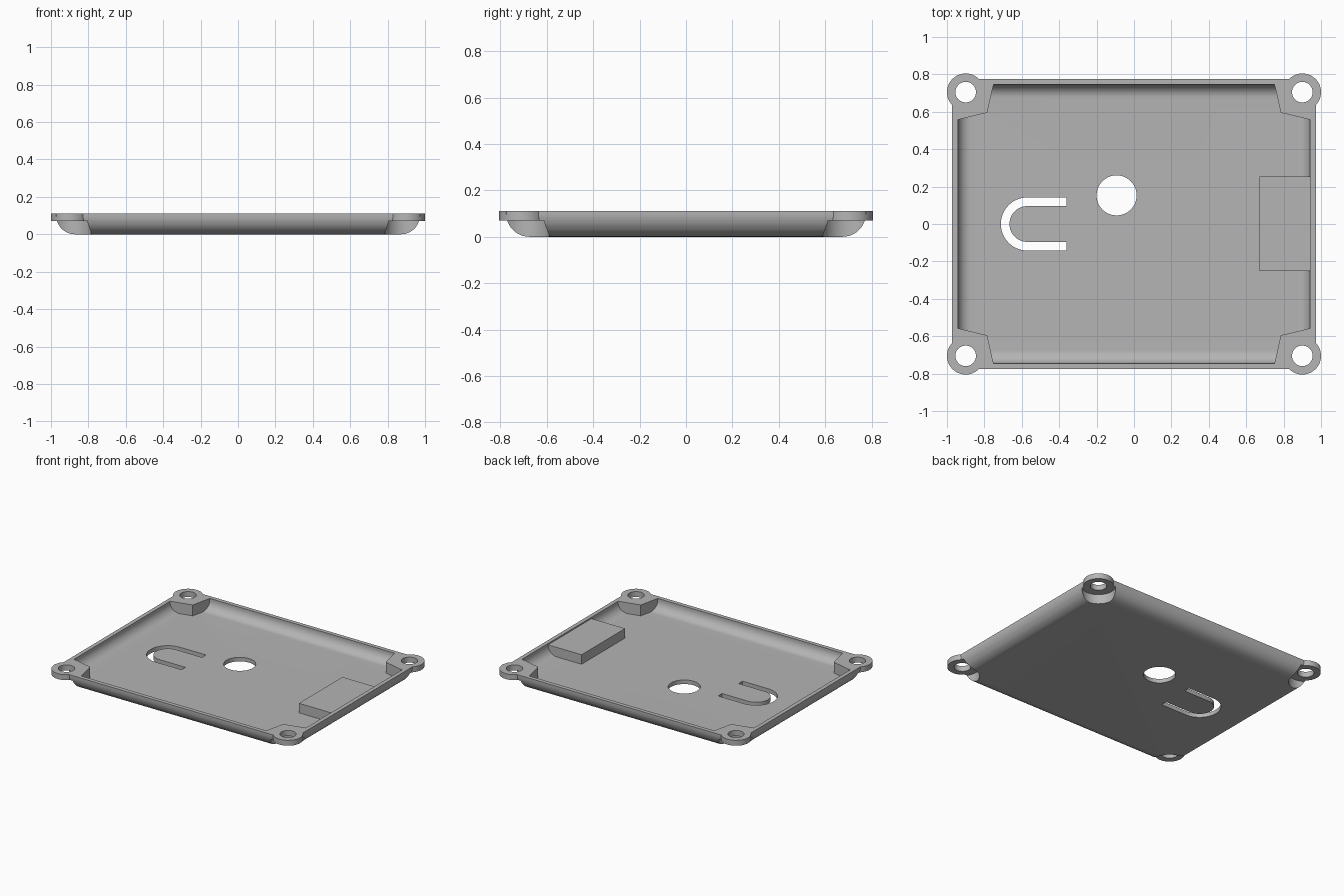
import bpy, bmesh, math

if "Cube" in bpy.data.objects:
    bpy.data.objects.remove(bpy.data.objects["Cube"])

TOP, FLOOR = 0.11, 0.03
EAR_X, EAR_Y = 0.90, 0.705
CORNERS = [(sx, sy) for sx in (-1, 1) for sy in (-1, 1)]

grey = bpy.data.materials.new("grey plastic")
grey.diffuse_color = (0.46, 0.46, 0.46, 1)
grey.use_nodes = True
grey.node_tree.nodes["Principled BSDF"].inputs["Base Color"].default_value = grey.diffuse_color


def mesh_object(name, bm):
    bmesh.ops.recalc_face_normals(bm, faces=bm.faces[:])
    me = bpy.data.meshes.new(name)
    bm.to_mesh(me)
    bm.free()
    me.materials.append(grey)
    ob = bpy.data.objects.new(name, me)
    bpy.context.collection.objects.link(ob)
    return ob


def loft(name, rings):
    """Closed solid through stacked rings of equal point count."""
    bm = bmesh.new()
    vs = [[bm.verts.new(p) for p in r] for r in rings]
    n = len(vs[0])
    for a, b in zip(vs, vs[1:]):
        for i in range(n):
            j = (i + 1) % n
            bm.faces.new((a[i], a[j], b[j], b[i]))
    bm.faces.new(vs[0][::-1])
    bm.faces.new(vs[-1])
    return mesh_object(name, bm)


def prism(name, pts, z0, z1):
    return loft(name, [[(x, y, z) for x, y in pts] for z in (z0, z1)])


def circle(cx, cy, r, n=48):
    return [(cx + r * math.cos(2 * math.pi * i / n),
             cy + r * math.sin(2 * math.pi * i / n)) for i in range(n)]


def arc(cx, r, n=24):
    """Left-facing half circle from top to bottom."""
    return [(cx + r * math.cos(a), r * math.sin(a))
            for a in (math.pi * (0.5 + i / n) for i in range(n + 1))]


def rounded_pan(name, radius, top):
    """Box whose lower edges are quarter rounds about a line at z = 0.1."""
    profile = [(radius * math.sin(t), 0.1 - radius * math.cos(t))
               for t in (math.pi / 2 * i / 12 for i in range(13))]
    profile.append((radius, top))
    rings = []
    for off, z in profile:
        x, y = 0.872 + off, 0.675 + off
        rings.append([(-x, -y, z), (x, -y, z), (x, y, z), (-x, y, z)])
    return loft(name, rings)


def combine(target, tool, op):
    mod = target.modifiers.new("cut", 'BOOLEAN')
    mod.operation, mod.object, mod.solver = op, tool, 'EXACT'
    bpy.context.view_layer.objects.active = target
    bpy.ops.object.modifier_apply(modifier=mod.name)
    bpy.data.objects.remove(tool)


# Outer pan and the hollow inside it
tray = rounded_pan("tray", 0.10, TOP)
hollow = rounded_pan("hollow", 0.1 - FLOOR, 0.2)

# Corner posts and the side block stay solid, so they are taken from the hollow
for sx, sy in CORNERS:
    pts = [(0.75, 0.75), (0.785, 0.595), (0.94, 0.558), (1.1, 0.52), (1.1, 0.9), (0.715, 0.9)]
    combine(hollow, prism("post", [(sx * x, sy * y) for x, y in pts], -0.1, 0.3), 'DIFFERENCE')
block = [(0.67, -0.25), (1.1, -0.25), (1.1, 0.255), (0.67, 0.255)]
combine(hollow, prism("block", block, -0.1, 0.1), 'DIFFERENCE')
combine(tray, hollow, 'DIFFERENCE')

# Screw ears with recesses underneath and through holes
for sx, sy in CORNERS:
    cx, cy = sx * EAR_X, sy * EAR_Y
    combine(tray, prism("ear", circle(cx, cy, 0.10), 0.06, TOP), 'UNION')
    combine(tray, prism("recess", circle(cx, cy, 0.115), -0.1, 0.07), 'DIFFERENCE')
    combine(tray, prism("screw_hole", circle(cx, cy, 0.055), -0.1, 0.3), 'DIFFERENCE')

# Round opening and U-shaped slot in the floor
combine(tray, prism("opening", circle(-0.093, 0.153, 0.107, 64), -0.1, 0.3), 'DIFFERENCE')
slot = ([(-0.36, 0.142)] + arc(-0.57, 0.142) + [(-0.36, -0.142), (-0.36, -0.096)]
        + arc(-0.57, 0.096)[::-1] + [(-0.36, 0.096)])
combine(tray, prism("slot", slot, -0.1, 0.3), 'DIFFERENCE')

# Smooth rounds, sharp edges
bpy.ops.object.select_all(action='DESELECT')
tray.select_set(True)
bpy.context.view_layer.objects.active = tray
bpy.ops.object.shade_smooth_by_angle(angle=math.radians(30))
